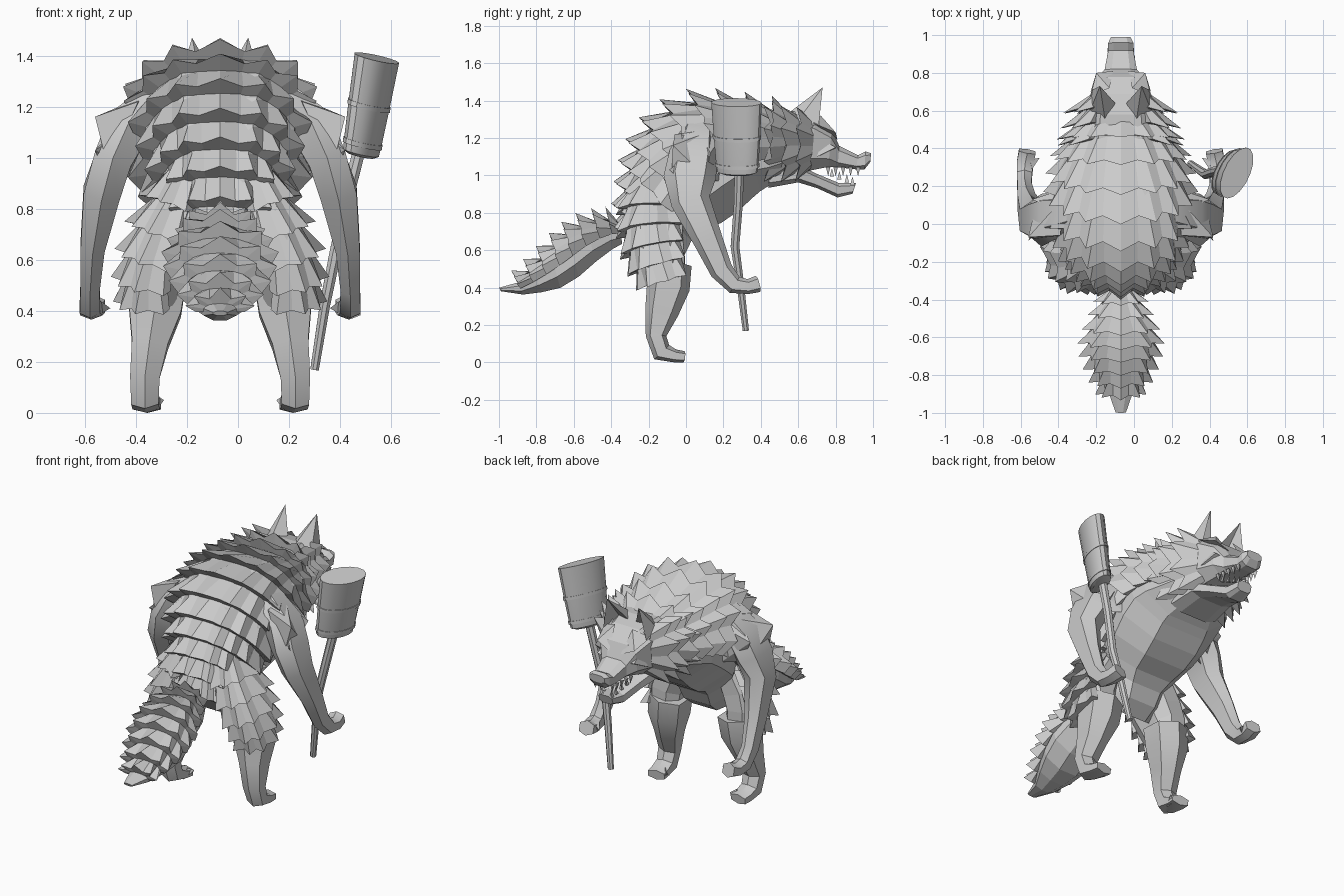
import bpy, bmesh, math
from mathutils import Vector as V

cube = bpy.data.objects.get("Cube")
if cube:
    bpy.data.objects.remove(cube, do_unlink=True)

grey = bpy.data.materials.new("plain_grey")
grey.use_nodes = True
grey.diffuse_color = (0.6, 0.6, 0.6, 1)
grey.node_tree.nodes["Principled BSDF"].inputs["Base Color"].default_value = (0.6, 0.6, 0.6, 1)
CENTRE = -0.07  # the body's own symmetry plane
X = V((1, 0, 0))


def finish(name, bm, mirror=False, smooth=False):
    bmesh.ops.recalc_face_normals(bm, faces=bm.faces)
    me = bpy.data.meshes.new(name)
    bm.to_mesh(me)
    bm.free()
    me.materials.append(grey)
    ob = bpy.data.objects.new(name, me)
    bpy.context.collection.objects.link(ob)
    ob.location.x = CENTRE
    if mirror:
        mod = ob.modifiers.new("Mirror", 'MIRROR')
        mod.use_mirror_merge = False
    if smooth:
        bpy.ops.object.select_all(action='DESELECT')
        ob.select_set(True)
        bpy.context.view_layer.objects.active = ob
        bpy.ops.object.shade_smooth_by_angle(angle=math.radians(35))
    return ob


# A ring is (centre, half-width vector, half-height vector)
def slices(rows):
    """Rings from back point, belly point and half width."""
    out = []
    for ty, tz, by, bz, w in rows:
        t, b = V((0, ty, tz)), V((0, by, bz))
        out.append(((t + b) / 2, X * w, (t - b) / 2))
    return out


def path(rows):
    """Rings square to a path of x, y, z, half width, half depth."""
    pts = [V(r[:3]) for r in rows]
    out = []
    for i, r in enumerate(rows):
        d = (pts[min(i + 1, len(pts) - 1)] - pts[max(i - 1, 0)]).normalized()
        u = (X - d * X.dot(d)).normalized()
        out.append((pts[i], u * r[3], d.cross(u) * r[4]))
    return out


def resample(rings, n):
    out = []
    for i in range(n + 1):
        f = i / n * (len(rings) - 1)
        k = min(int(f), len(rings) - 2)
        out.append(tuple(a.lerp(b, f - k) for a, b in zip(rings[k], rings[k + 1])))
    return out


def on_ring(ring, deg, power=0.8):
    c, s = math.cos(math.radians(deg)), math.sin(math.radians(deg))
    return (ring[0] + ring[1] * math.copysign(abs(c) ** power, c)
            + ring[2] * math.copysign(abs(s) ** power, s))


def loft(name, rings, sides=8, power=0.8, **kw):
    bm = bmesh.new()
    loops = [[bm.verts.new(on_ring(r, 360 * (k + 0.5) / sides, power)) for k in range(sides)]
             for r in rings]
    for a, b in zip(loops, loops[1:]):
        for k in range(sides):
            j = (k + 1) % sides
            bm.faces.new((a[k], a[j], b[j], b[k]))
    bm.faces.new(loops[0])
    bm.faces.new(loops[-1])
    return finish(name, bm, **kw)


def fur(name, rings, start, end, teeth, height, sweep=0.3, **kw):
    """Overlapping bands with a zigzag edge, raised off the trailing ring."""
    bm = bmesh.new()
    for a, b in zip(rings, rings[1:]):
        rows = []
        for k in range(2 * teeth + 1):
            deg = start + (end - start) * k / (2 * teeth)
            root, inner = on_ring(a, deg), on_ring(b, deg)
            out = (inner - b[0]).normalized()
            tip = k % 2
            rim = inner + out * height * (1 if tip else 0.35) + (b[0] - a[0]) * sweep * tip
            low = b[0].lerp(inner, 0.95)
            rows.append([bm.verts.new(p) for p in (a[0].lerp(root, 0.97), rim, low)])
        for p, q in zip(rows, rows[1:]):
            for i in range(3):
                j = (i + 1) % 3
                bm.faces.new((p[i], p[j], q[j], q[i]))
        bm.faces.new(rows[0])
        bm.faces.new(rows[-1])
    return finish(name, bm, **kw)


def spikes(name, items, mirror=True):
    """Pyramids, each a list of base corners followed by the tip."""
    bm = bmesh.new()
    for pts in items:
        vs = [bm.verts.new(p) for p in pts]
        base, tip = vs[:-1], vs[-1]
        bm.faces.new(base)
        for i in range(len(base)):
            bm.faces.new((base[i], base[(i + 1) % len(base)], tip))
    return finish(name, bm, mirror=mirror)


# Torso, from neck to rump
torso = slices([
    (.56, 1.33, .50, .97, .22), (.45, 1.35, .44, .93, .27), (.28, 1.38, .40, .90, .31),
    (.10, 1.41, .36, .86, .33), (-.07, 1.36, .29, .79, .33), (-.20, 1.25, .20, .73, .31),
    (-.28, 1.11, .10, .69, .27), (-.315, .98, .04, .64, .22), (-.335, .84, .0, .56, .20),
    (-.33, .70, -.08, .50, .18)])
loft("torso", torso)
fur("back_fur", resample(torso, 11), -10, 190, 9, .08, .2)

# Tail
tail = slices([
    (-.36, .75, -.34, .63, .07), (-.43, .77, -.39, .60, .09), (-.54, .75, -.48, .53, .14),
    (-.64, .69, -.57, .45, .17), (-.73, .61, -.67, .39, .16), (-.82, .51, -.77, .37, .12),
    (-.90, .43, -.87, .36, .07), (-1.0, .40, -.99, .38, .03)])
loft("tail", tail, power=1)
fur("tail_fur", resample(tail[:-1], 8), 0, 180, 5, .07, .1)

# Arms with angular shoulders
arm = path([
    (.24, .06, 1.22, .08, .10), (.36, .04, 1.11, .10, .13), (.42, .02, .99, .085, .14),
    (.465, .025, .86, .08, .105), (.50, .12, .65, .053, .078), (.51, .19, .49, .042, .062),
    (.51, .26, .415, .045, .05), (.505, .33, .405, .05, .04), (.495, .385, .42, .05, .045)])
loft("arm", arm, 6, mirror=True, smooth=True)
spikes("shoulder_tuft", [
    [(.30, .14, 1.24), (.32, -.06, 1.22), (.44, -.08, .96), (.44, .14, .96), (.49, -.07, 1.16)],
    [(.30, .08, 1.14), (.42, .0, 1.1), (.44, .06, .90), (.34, .08, .93), (.49, -.09, 1.03)],
    [(.26, .20, 1.22), (.32, .06, 1.24), (.40, .10, .97), (.30, .18, .97), (.47, .13, 1.12)]])
spikes("thumb", [[(.47, .29, .44), (.48, .34, .44), (.48, .31, .38), (.43, .35, .41)]])

# Hind legs
thigh = path([
    (.13, -.16, .92, .09, .14), (.18, -.17, .78, .105, .16), (.235, -.165, .65, .12, .16),
    (.265, -.14, .54, .11, .145), (.265, -.11, .44, .10, .115)])
loft("thigh", thigh, mirror=True)
fur("thigh_fur", resample(thigh, 5), -55, 120, 5, .055, .1, mirror=True)
loft("shank", path([
    (.24, -.09, .52, .12, .12), (.255, -.095, .40, .115, .115), (.275, -.13, .27, .08, .09),
    (.295, -.16, .14, .065, .055), (.295, -.13, .055, .06, .055),
    (.29, -.06, .035, .06, .035), (.285, -.01, .03, .06, .03)]),
    6, mirror=True, smooth=True)
spikes("inner_claw", [[(.25, -.09, .01), (.25, -.03, .01), (.25, -.05, .07), (.22, -.02, .05)]])

# Head with upturned nose and open jaw
skull = slices([
    (.45, 1.35, .45, 1.0, .22), (.58, 1.35, .58, 1.0, .20), (.69, 1.32, .67, 1.02, .17),
    (.78, 1.25, .76, 1.04, .13), (.82, 1.16, .81, 1.04, .09), (.92, 1.11, .91, 1.03, .07),
    (.96, 1.13, .955, 1.03, .07), (.99, 1.12, .985, 1.07, .055)])
loft("skull", skull, power=0.65)
loft("lower_jaw", slices([
    (.45, 1.06, .44, .93, .17), (.60, 1.06, .60, .96, .15), (.70, 1.01, .70, .93, .11),
    (.82, .96, .81, .88, .07), (.91, .96, .89, .90, .05)]), power=0.65)
fur("cheek_ruff", resample(skull[:3][::-1], 3), -60, 55, 4, .12, .4, mirror=True)


def tooth(x, y, z, length):
    r = .012
    return [(x - r, y, z), (x + r, y - r, z), (x + r, y + r, z), (x, y, z + length)]


spikes("upper_teeth", [tooth(.055 + .02 * (.95 - y) * 5, y, 1.045, -.05)
                       for y in (.76, .80, .84, .88, .92)])
spikes("lower_teeth", [tooth(.03 + (.9 - y) * .25, y, .945 + (.9 - y) * .4, .045)
                       for y in (.78, .82, .86, .89)])

# Ears hollowed on the front, and heavy brows
spikes("ear", [[(.03, .64, 1.33), (.08, .53, 1.32), (.17, .58, 1.27),
                (.15, .71, 1.27), (.10, .61, 1.31), (.11, .73, 1.47)]])
spikes("brow", [[(.04, .81, 1.19), (.06, .72, 1.32), (.16, .68, 1.28), (.13, .80, 1.23)],
                [(.07, .80, 1.14), (.12, .73, 1.19), (.16, .70, 1.10), (.13, .80, 1.15)]])


# Mallet held in one hand
def mallet_ring(t, size):
    c = V((.552, .275, 1.02)).lerp(V((.614, .27, 1.39)), t)
    return (c, V((.42, .88, -.04)) * .15 * size, V((-.062, .028, .022)) * size)


loft("mallet_head", [mallet_ring(t, s) for t, s in
                     ((-.03, .6), (0, .8), (.1, .84), (.5, .92), (1, 1))],
     16, 1, smooth=True)
for label, t, s in (("lower", .1, .88), ("upper", .5, .96)):
    loft(label + "_mallet_band", [mallet_ring(t - .025, s), mallet_ring(t + .025, s)],
         16, 1, smooth=True)
loft("mallet_handle", path([
    (.545, .285, 1.03, .027, .027), (.50, .28, .85, .026, .026), (.45, .262, .62, .025, .025),
    (.41, .29, .42, .022, .022), (.37, .32, .17, .018, .018)]), 8, 1, smooth=True)
